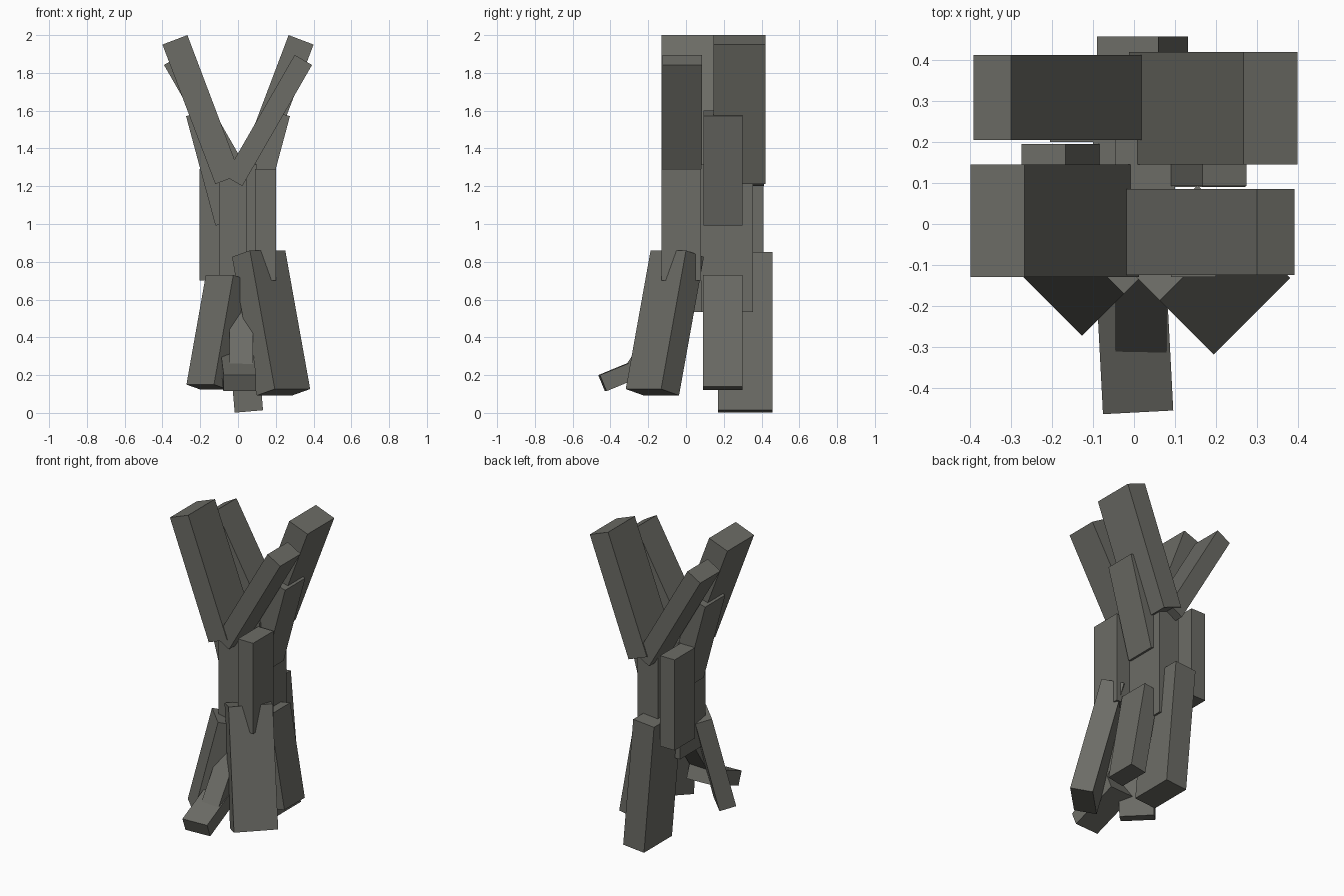
import bpy, bmesh, math
from mathutils import Matrix

if "Cube" in bpy.data.objects:
    bpy.data.objects.remove(bpy.data.objects["Cube"])

bark = bpy.data.materials.new("grey_bark")
bark.diffuse_color = (0.15, 0.15, 0.132, 1)
bark.use_nodes = True
bark.node_tree.nodes["Principled BSDF"].inputs["Base Color"].default_value = bark.diffuse_color


def beam(name, a, b, length, s0, s1, yaw=0):
    """Straight log: end edge a-b in the (radial, z) plane, run `length` square to it,
    widened sideways from s0 to s1, then turned by yaw about z."""
    dx, dz = b[0] - a[0], b[1] - a[1]
    n = math.hypot(dx, dz)
    ux, uz = dz / n * length, -dx / n * length
    prof = [a, b, (b[0] + ux, b[1] + uz), (a[0] + ux, a[1] + uz)]
    bm = bmesh.new()
    face = bm.faces.new([bm.verts.new((r, s0, z)) for r, z in prof])
    new = bmesh.ops.extrude_face_region(bm, geom=[face])["geom"]
    bmesh.ops.translate(bm, vec=(0, s1 - s0, 0),
                        verts=[v for v in new if isinstance(v, bmesh.types.BMVert)])
    bmesh.ops.recalc_face_normals(bm, faces=bm.faces)
    bm.transform(Matrix.Rotation(math.radians(yaw), 4, 'Z'))
    me = bpy.data.meshes.new(name)
    bm.to_mesh(me)
    bm.free()
    me.materials.append(bark)
    ob = bpy.data.objects.new(name, me)
    bpy.context.collection.objects.link(ob)
    return ob


def post(name, x0, x1, y0, y1, z0, z1):
    return beam(name, (x0, z1), (x1, z1), z1 - z0, y0, y1)


# trunk
post("trunk_core_front", -0.10, 0.045, -0.06, 0.205, 0.535, 1.29)
post("trunk_core_back", -0.045, 0.10, 0.08, 0.355, 0.535, 1.315)
post("trunk_rib_front", 0.09, 0.20, -0.13, 0.08, 0.70, 1.29)
post("trunk_rib_back", -0.205, -0.10, 0.20, 0.41, 0.70, 1.29)

# branches: the left ones are the right ones turned half round
thick = ((0.268, 2.0), (0.40, 1.95), 0.79)
thin = ((0.30, 1.895), (0.392, 1.842), 0.74)
side = ((0.167, 1.60), (0.275, 1.571), 0.60)
beam("branch_thick_right", *thick, 0.145, 0.42)
beam("branch_thick_left", *thick, -0.145, 0.13, 180)
beam("branch_thin_right", *thin, -0.125, 0.085)
beam("branch_thin_left", *thin, -0.413, -0.205, 180)
beam("branch_side_right", *side, 0.093, 0.30)
beam("branch_side_left", *side, -0.195, 0.012, 180)

# roots
beam("root_front_right", (0.043, 0.826), (0.177, 0.86), 0.757, -0.088, 0.177, -45)
beam("root_front_left", (0.038, 0.705), (0.138, 0.73), 0.598, -0.103, 0.103, -135)
beam("root_right", (0.06, 0.711), (0.167, 0.73), 0.60, 0.09, 0.30)
beam("root_back", (-0.09, 0.838), (0.06, 0.851), 0.84, 0.17, 0.458)

# bent front root
beam("root_front_upper", (-0.043, 0.609), (0.04, 0.665), 0.50, -0.045, 0.08, -90)
beam("root_front_toe", (0.46, 0.20), (0.425, 0.115), 0.33, -0.10, 0.072, -87)
